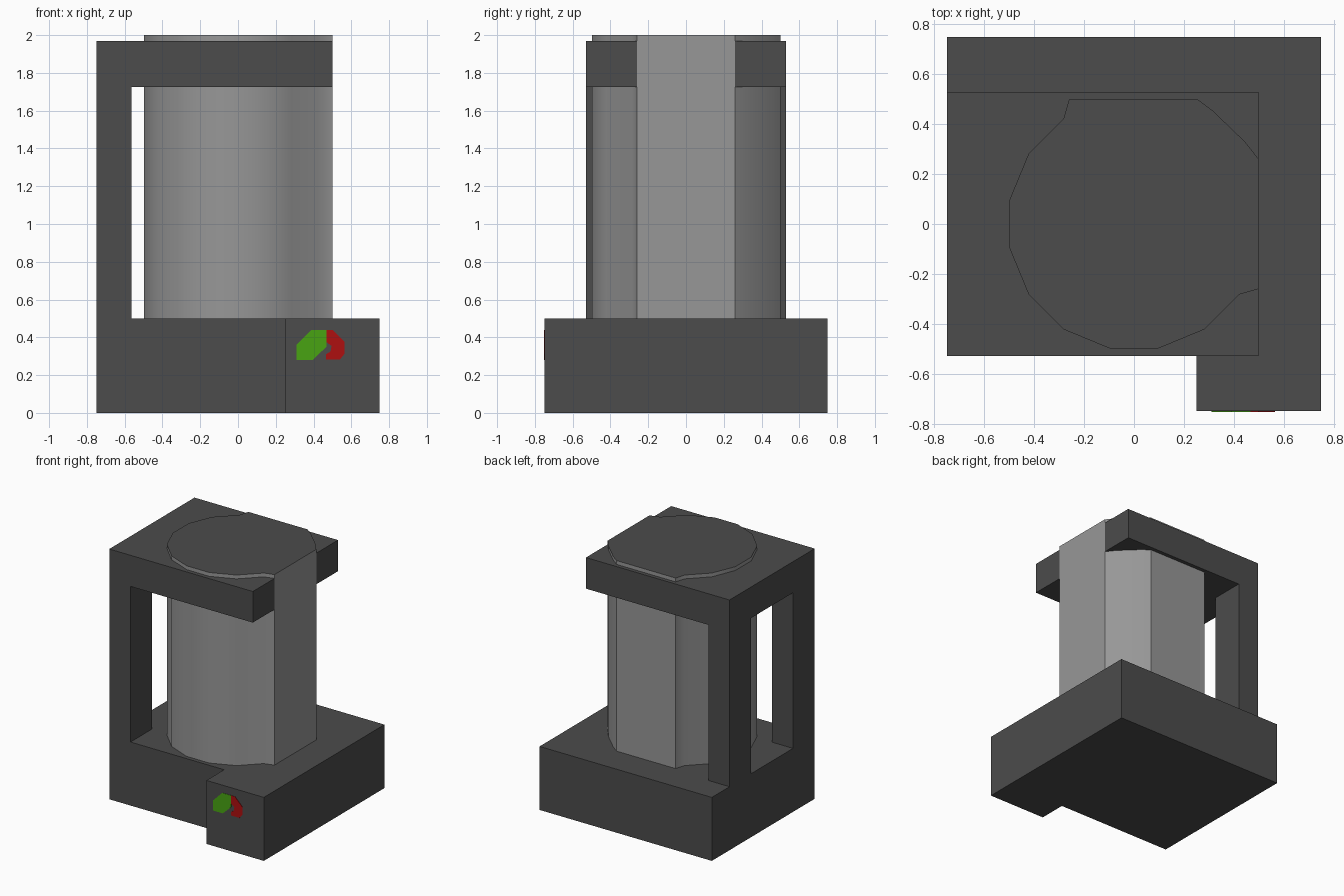
import bpy, bmesh, math

if "Cube" in bpy.data.objects:
    bpy.data.objects.remove(bpy.data.objects["Cube"])


def material(name, rgb):
    m = bpy.data.materials.new(name)
    m.diffuse_color = (*rgb, 1)
    m.use_nodes = True
    m.node_tree.nodes["Principled BSDF"].inputs["Base Color"].default_value = m.diffuse_color
    return m


DARK = material("dark_grey", (0.072, 0.072, 0.072))
STEEL = material("light_grey", (0.31, 0.31, 0.31))
GREEN = material("green", (0.066, 0.37, 0.006))
RED = material("red", (0.42, 0.005, 0.005))


def prism(name, outline, low, high, mat, axis="Z"):
    """Extrude a 2D outline along z, or along y for an x-z outline."""
    def place(p, h):
        return (p[0], p[1], h) if axis == "Z" else (p[0], h, p[1])
    bm = bmesh.new()
    a = [bm.verts.new(place(p, low)) for p in outline]
    b = [bm.verts.new(place(p, high)) for p in outline]
    bm.faces.new(a)
    bm.faces.new(b)
    n = len(outline)
    for i in range(n):
        j = (i + 1) % n
        bm.faces.new((a[i], a[j], b[j], b[i]))
    bmesh.ops.recalc_face_normals(bm, faces=bm.faces)
    me = bpy.data.meshes.new(name)
    bm.to_mesh(me)
    bm.free()
    me.materials.append(mat)
    ob = bpy.data.objects.new(name, me)
    bpy.context.collection.objects.link(ob)
    return ob


# Base block with a control box step at the front right
prism("base", [(-0.75, -0.53), (0.25, -0.53), (0.25, -0.75), (0.75, -0.75),
               (0.75, 0.75), (-0.75, 0.75)], 0, 0.5, DARK)

# Two posts on the left side
for side, label in ((-1, "front"), (1, "back")):
    y0, y1 = 0.26 * side, 0.53 * side
    prism(label + "_post", [(-0.75, y0), (-0.565, y0), (-0.565, y1), (-0.75, y1)],
          0.5, 1.725, DARK)

# Top collar, notched where the tank's flat side passes through
prism("top_collar", [(-0.75, -0.53), (0.5, -0.53), (0.5, -0.26), (0.3, -0.26),
                     (0.3, 0.26), (0.5, 0.26), (0.5, 0.53), (-0.75, 0.53)],
      1.725, 1.97, DARK)

# Tank: part of a 16-sided round, with flat right and back sides
R = 0.508
arc = [(R * math.cos(math.radians(t)), R * math.sin(math.radians(t)))
       for t in (11.25 + 22.5 * k for k in range(5, 15))]
tank = prism("tank", [(0.5, -0.26), (0.5, 0.26), (0.445, 0.33), (0.315, 0.455),
                      (0.255, 0.5), (-0.26, 0.5)] + arc, 0.5, 2.0, STEEL)
tank.data.materials.append(DARK)
for f in tank.data.polygons:
    if abs(f.normal.z) > 0.9:
        f.material_index = 1
bpy.context.view_layer.objects.active = tank
tank.select_set(True)
bpy.ops.object.shade_smooth_by_angle(angle=math.radians(35))

# Painted marks on the control box
prism("green_mark", [(0.31, 0.28), (0.395, 0.28), (0.468, 0.35), (0.468, 0.44),
                     (0.39, 0.44), (0.31, 0.36)], -0.753, -0.749, GREEN, "Y")
prism("red_mark", [(0.468, 0.44), (0.5, 0.44), (0.565, 0.375), (0.565, 0.315),
                   (0.54, 0.283), (0.465, 0.283), (0.465, 0.31), (0.49, 0.325),
                   (0.495, 0.355), (0.468, 0.375)], -0.753, -0.749, RED, "Y")
